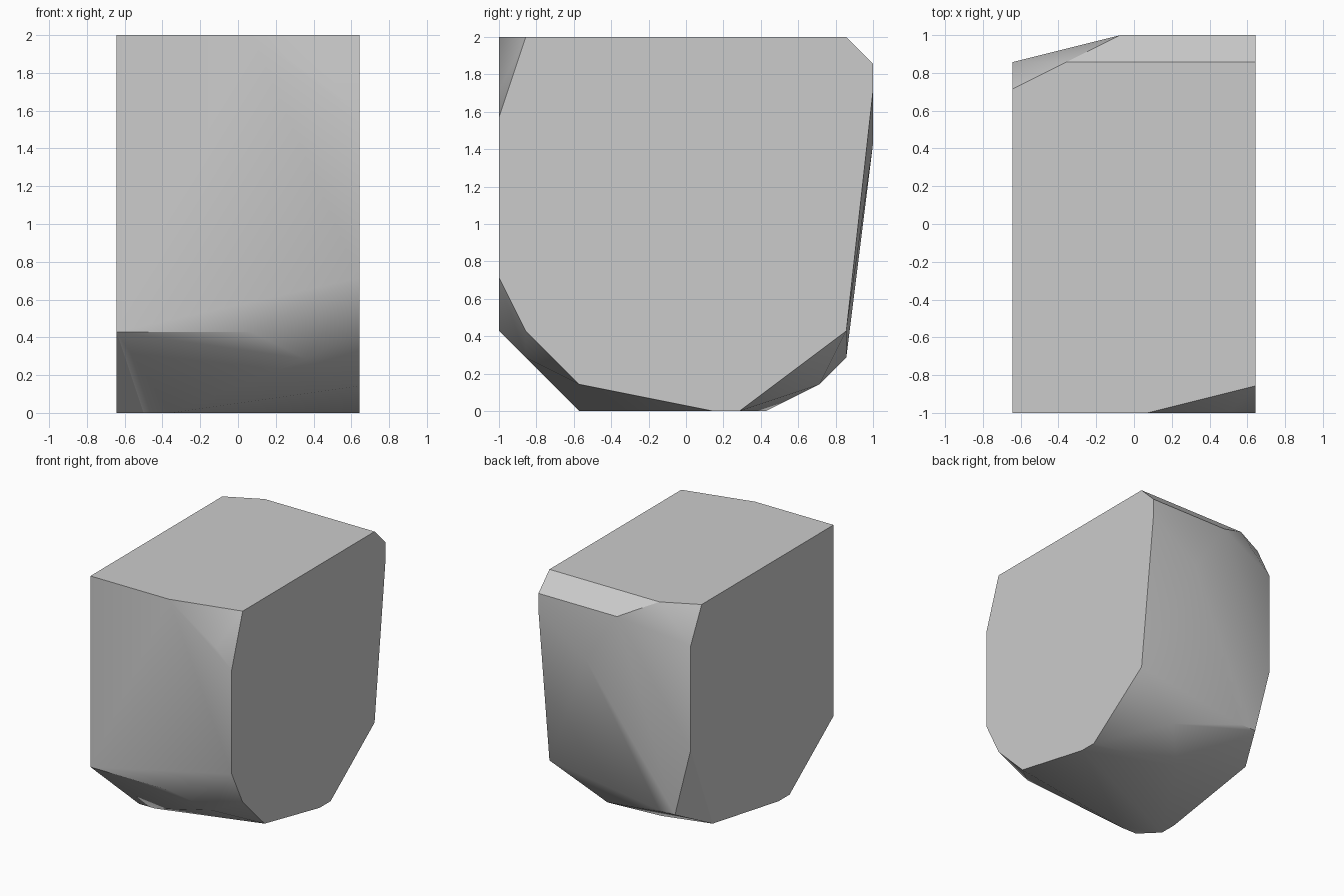
import bpy
import bmesh
from math import radians
from mathutils import Vector

default_cube = bpy.data.objects.get("Cube")
if default_cube:
    bpy.data.objects.remove(default_cube, do_unlink=True)

# Measurements are in units of one seventh; the block is nine units wide
UNIT = 1 / 7
HALF_WIDTH = 4.5

# Flat side outlines as (y, z)
left_outline = [(-6, 14), (6, 14), (7, 13), (7, 12), (6, 3), (2, 0),
                (1, 0), (-4, 1), (-6, 3), (-7, 5), (-7, 11)]
right_outline = [(5, 14), (6, 12), (6, 6), (4, 1), (-2, 0), (-3, 0),
                 (-7, 3), (-7, 14)]

# Chipped corners between the two sides as (x, y, z)
front_corners = [(.5, -7, 14), (3.5, -7, 12), (.5, -7, 3), (2.5, -6, 2),
                 (-2.5, -4, 0), (-3.5, -4, 0)]
back_corners = [(-2.5, 6, 14), (-.5, 7, 13), (1.5, 7, 10), (-2.5, 6, 2),
                (-3.5, 6, 2), (1.5, 5, 1), (-.5, 3, 0)]


def make_material(name, color):
    material = bpy.data.materials.new(name)
    material.use_nodes = True
    material.diffuse_color = color
    shader = material.node_tree.nodes["Principled BSDF"]
    shader.inputs["Base Color"].default_value = color
    return material


def side_points(outline, x):
    return [(x, y, z) for y, z in outline]


def make_hull(name, points, material):
    mesh = bpy.data.meshes.new(name)
    block = bpy.data.objects.new(name, mesh)
    bpy.context.collection.objects.link(block)
    bm = bmesh.new()
    for point in points:
        bm.verts.new(Vector(point) * UNIT)
    bmesh.ops.convex_hull(bm, input=bm.verts[:])
    # Merge the coplanar triangles into clean flat facets
    bmesh.ops.dissolve_limit(bm, angle_limit=radians(1),
                             verts=bm.verts[:], edges=bm.edges[:])
    bmesh.ops.recalc_face_normals(bm, faces=bm.faces[:])
    bm.to_mesh(mesh)
    bm.free()
    mesh.materials.append(material)
    return block


# Stone block: one solid wrapped around both sides and the chipped corners
stone_grey = make_material("stone grey", (0.6, 0.6, 0.6, 1))
points = side_points(left_outline, HALF_WIDTH)
points += side_points(right_outline, -HALF_WIDTH)
points += front_corners + back_corners
stone_block = make_hull("stone_block", points, stone_grey)

# Soft worn facets with crisp main edges
bpy.ops.object.select_all(action="DESELECT")
stone_block.select_set(True)
bpy.context.view_layer.objects.active = stone_block
bpy.ops.object.shade_smooth_by_angle(angle=radians(30))
